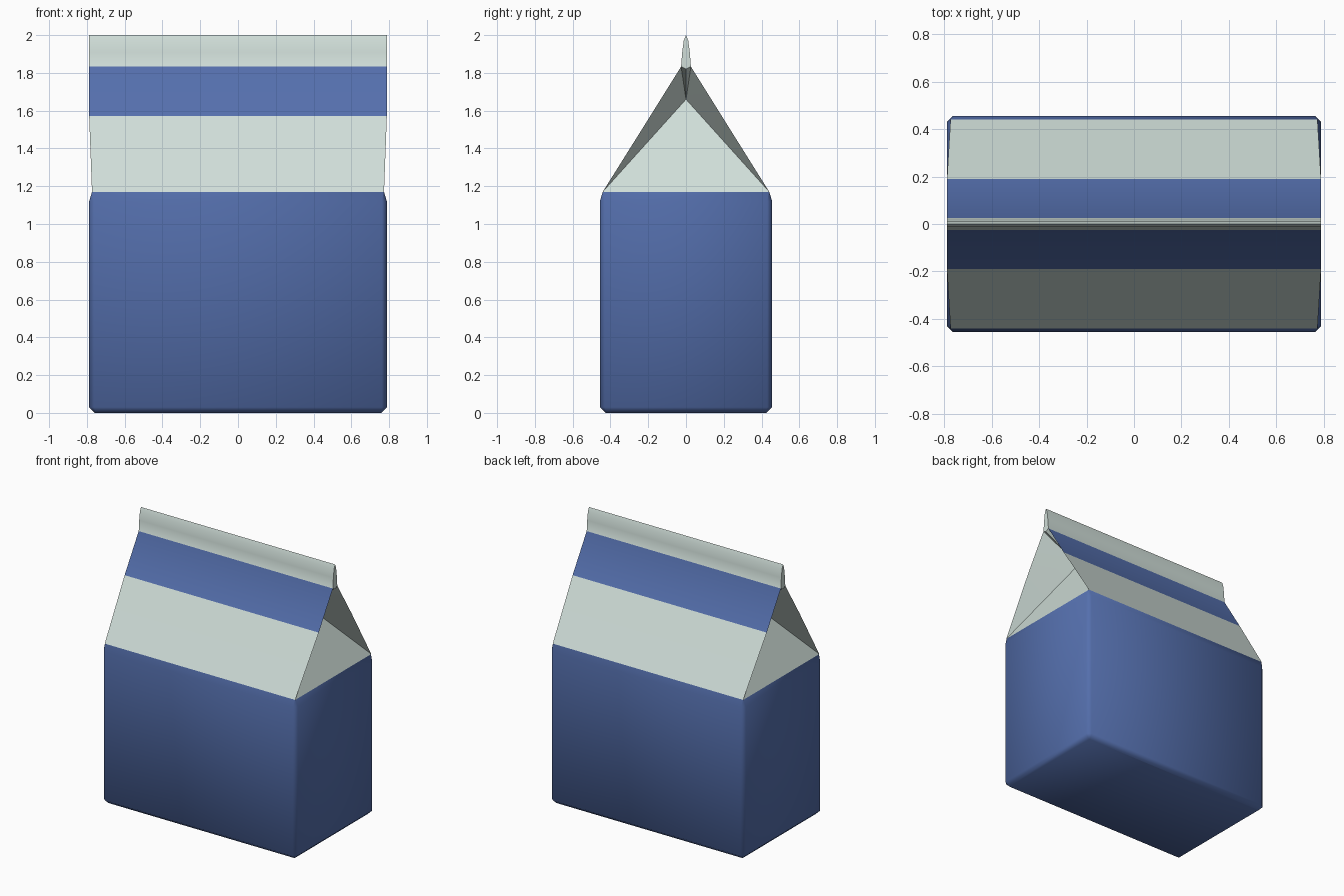
import bpy, bmesh

if "Cube" in bpy.data.objects:
    bpy.data.objects.remove(bpy.data.objects["Cube"])


def material(name, color):
    m = bpy.data.materials.new(name)
    m.diffuse_color = color
    m.use_nodes = True
    m.node_tree.nodes["Principled BSDF"].inputs["Base Color"].default_value = m.diffuse_color
    return m


BLUE = material("blue_card", (0.09, 0.16, 0.42, 1))
PALE = material("pale_card", (0.63, 0.73, 0.69, 1))


def finish(name, bm, mats, angle):
    bmesh.ops.remove_doubles(bm, verts=bm.verts, dist=0.0005)
    bmesh.ops.recalc_face_normals(bm, faces=bm.faces)
    me = bpy.data.meshes.new(name)
    bm.to_mesh(me)
    bm.free()
    for m in mats:
        me.materials.append(m)
    ob = bpy.data.objects.new(name, me)
    bpy.context.collection.objects.link(ob)
    bpy.ops.object.select_all(action='DESELECT')
    bpy.context.view_layer.objects.active = ob
    ob.select_set(True)
    bpy.ops.object.shade_smooth_by_angle(angle=angle)
    return ob


def ring(bm, hx, hy, c, z):
    # rectangle with chamfered corners
    pts = [(hx, -hy + c), (hx, hy - c), (hx - c, hy), (-hx + c, hy),
           (-hx, hy - c), (-hx, -hy + c), (-hx + c, -hy), (hx - c, -hy)]
    return [bm.verts.new((x, y, z)) for x, y in pts]


# Carton body: chamfered box drawn in slightly at the shoulder
bm = bmesh.new()
rings = [ring(bm, *r) for r in ((0.758, 0.426, 0.004, 0.0),
                                (0.788, 0.456, 0.026, 0.03),
                                (0.788, 0.456, 0.026, 1.12),
                                (0.773, 0.441, 0.003, 1.17))]
for a, b in zip(rings, rings[1:]):
    for i in range(8):
        j = (i + 1) % 8
        bm.faces.new((a[i], a[j], b[j], b[i]))
bm.faces.new(rings[0][::-1])
bm.faces.new(rings[-1])
finish("carton_body", bm, [BLUE], 0.9)

# Gable top: two sloping panels, striped, rising into the sealed fin
profile = [(0.773, 0.441, 1.17), (0.788, 0.189, 1.572), (0.788, 0.026, 1.833),
           (0.788, 0.020, 1.91), (0.788, 0.012, 1.97), (0.788, 0.0, 2.0)]
stripe = [0, 1, 0, 0, 0]
TIP = (0.5, 0, 1.66)       # inward point of the folded gusset
VALLEY = (0.788, 0, 1.82)  # where the gusset flaps meet under the fin
bm = bmesh.new()


def face(pts, mat=0):
    f = bm.faces.new([bm.verts.new(p) for p in pts])
    f.material_index = mat


for s in (-1, 1):
    for (xa, ya, za), (xb, yb, zb), m in zip(profile, profile[1:], stripe):
        pts = [(-xa, s * ya, za), (xa, s * ya, za), (xb, s * yb, zb)]
        if yb or s:
            pts.append((-xb, s * yb, zb))
        face(pts, m)

# Folded gussets and fin end caps at both ends
for e in (-1, 1):
    tip = (e * TIP[0], 0, TIP[2])
    valley = (e * VALLEY[0], 0, VALLEY[2])
    left, right = [[(e * x, s * y, z) for x, y, z in profile] for s in (-1, 1)]
    face([left[0], right[0], tip])
    for side in (left, right):
        face([side[0], side[1], tip])
        face([side[1], side[2], tip])
        face([side[2], valley, tip])
    face([valley] + right[2:] + left[2:5][::-1])
finish("gable_top", bm, [PALE, BLUE], 0.7)
